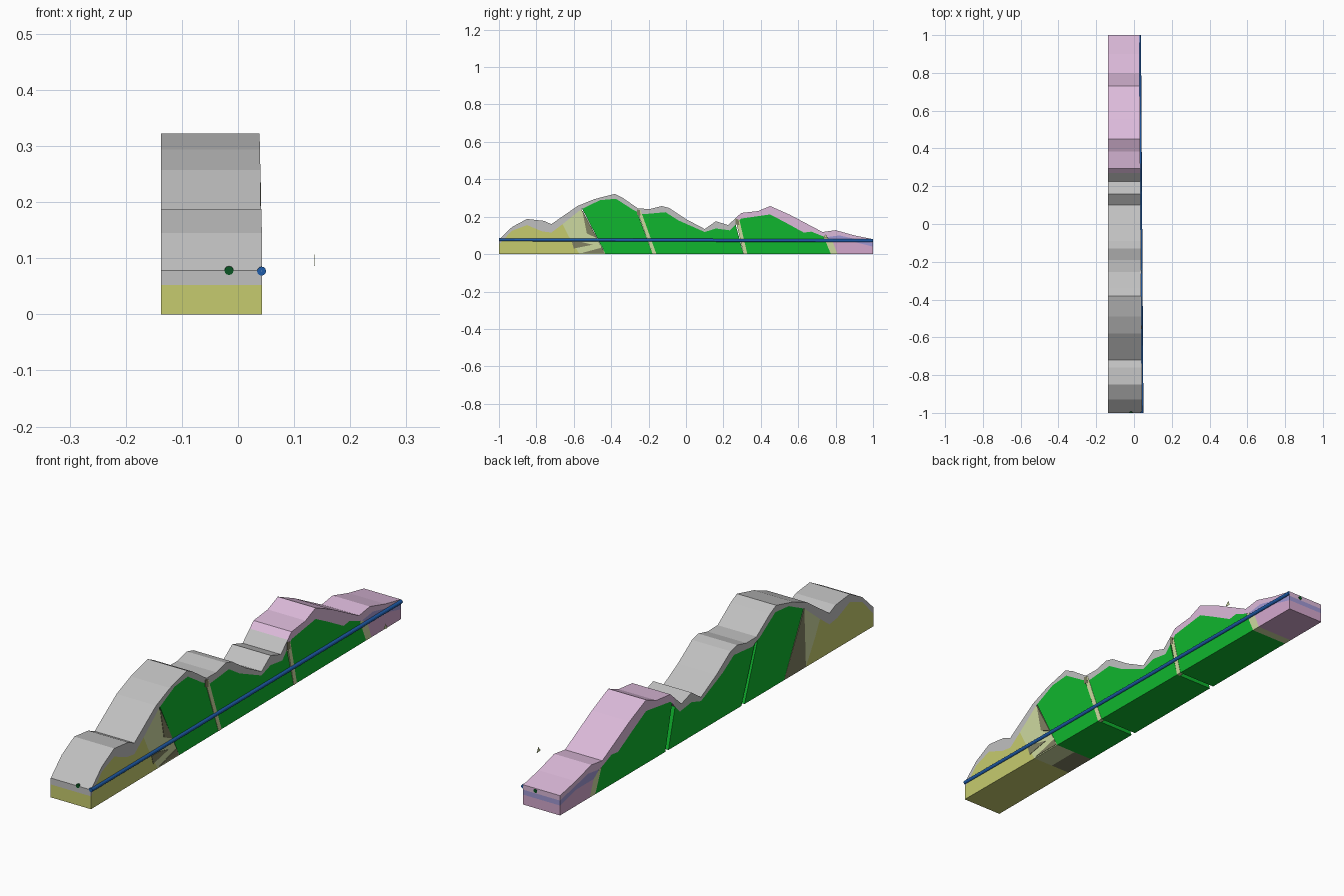
import bpy, bmesh, math
from mathutils import Vector

if "Cube" in bpy.data.objects:
    bpy.data.objects.remove(bpy.data.objects["Cube"])

XL = -0.137


def xr(y):
    """Right side of the slab, which tapers gently along its length."""
    return 0.0355 - 0.0075 * y


def material(name, rgb):
    lin = [((c / 255 + 0.055) / 1.055) ** 2.4 if c > 10 else c / 255 / 12.92 for c in rgb]
    m = bpy.data.materials.new(name)
    m.diffuse_color = (*lin, 1)
    m.use_nodes = True
    m.node_tree.nodes["Principled BSDF"].inputs["Base Color"].default_value = m.diffuse_color
    return m


GREY = material("grey_cover", (192, 192, 192))
PINK = material("pink_cover", (220, 186, 218))
GREEN = material("green_rock", (16, 182, 46))
YELLOW = material("yellow_rock", (198, 203, 110))
CREAM = material("cream_fault", (205, 217, 160))
OLIVE = material("olive_fault", (128, 128, 98))
MAUVE = material("mauve_rock", (212, 168, 205))
LAVENDER = material("lavender_rock", (160, 152, 212))
BLUE = material("blue_tunnel", (30, 92, 170))
DARKGREEN = material("dark_green_tunnel", (10, 85, 35))


def prism(name, pts, mat, left=lambda y: XL, right=xr):
    """Extrude a closed y-z outline across the slab."""
    bm = bmesh.new()
    a = [bm.verts.new((left(y), y, z)) for y, z in pts]
    b = [bm.verts.new((right(y), y, z)) for y, z in pts]
    bm.faces.new(a)
    bm.faces.new(b[::-1])
    n = len(pts)
    for i in range(n):
        j = (i + 1) % n
        bm.faces.new((a[i], b[i], b[j], a[j]))
    bmesh.ops.recalc_face_normals(bm, faces=bm.faces)
    bmesh.ops.triangulate(bm, faces=[f for f in bm.faces if len(f.verts) > 4])
    me = bpy.data.meshes.new(name)
    bm.to_mesh(me)
    bm.free()
    me.materials.append(mat)
    ob = bpy.data.objects.new(name, me)
    bpy.context.collection.objects.link(ob)
    return ob


# Hill surface and the top of the bedrock below it
SURFACE = [(-1, .078), (-.93, .145), (-.85, .188), (-.76, .178), (-.72, .16), (-.58, .257),
           (-.49, .294), (-.38, .322), (-.34, .302), (-.255, .243), (-.19, .242), (-.13, .257),
           (-.09, .247), (0, .187), (.1, .134), (.16, .176), (.225, .155), (.295, .22),
           (.385, .23), (.45, .257), (.556, .21), (.73, .118), (.8, .128), (.9, .1), (1, .08)]
BEDROCK = [(-1, .052), (-.93, .125), (-.85, .155), (-.77, .122), (-.72, .115), (-.66, .16),
           (-.56, .24), (-.46, .288), (-.375, .296), (-.28, .235), (-.23, .213), (-.11, .224),
           (-.04, .18), (.1, .118), (.16, .137), (.235, .127), (.295, .19), (.45, .212),
           (.53, .17), (.63, .115), (.67, .12), (.745, .09), (.82, .1), (.9, .082), (1, .06)]


def height(prof, y):
    for (y0, z0), (y1, z1) in zip(prof, prof[1:]):
        if y0 <= y <= y1:
            return z0 + (z1 - z0) * (y - y0) / (y1 - y0)


def span(prof, y0, y1):
    mid = [p for p in prof if y0 < p[0] < y1]
    return [(y0, height(prof, y0))] + mid + [(y1, height(prof, y1))]


def block(name, b0, b1, t0, t1, mat):
    """Bedrock block with slanted ends, reaching up to the bedrock line."""
    return prism(name, [(b1, 0), (b0, 0)] + span(BEDROCK, t0, t1), mat)


# Weathered cover over the hills
for name, y0, y1, mat in (("grey_cover", -1, .27, GREY), ("pink_cover", .27, 1, PINK)):
    prism(name, span(SURFACE, y0, y1) + span(BEDROCK, y0, y1)[::-1], mat)

# Green rock blocks, with narrow gaps at the faults
block("green_block_front", -.43, -.178, -.555, -.262, GREEN)
block("green_block_middle", -.158, .308, -.243, .265, GREEN)
block("green_block_back", .328, .775, .285, .735, GREEN)

# Yellow rock at the front end
prism("yellow_block", [(-.57, 0), (-1, 0)] + span(BEDROCK, -1, -.66) + [(-.63, .1)], YELLOW)

# Mauve and lavender rock at the back end
prism("mauve_block", [(.81, 0), (1, 0), (1, .04), (.9, .065), (.785, .065)], MAUVE)
prism("lavender_layer", [(.785, .065), (.9, .065), (1, .04)] + span(BEDROCK, .75, 1)[::-1], LAVENDER)

# Broad crushed zone between yellow and green rock
prism("crushed_zone_upper", [(-.57, 0), (-.63, .1), (-.66, .16), (-.56, .24)], CREAM)
prism("crushed_zone_lower", [(-.43, 0), (-.57, 0), (-.56, .24)], CREAM, left=lambda y: -.05)
prism("crushed_zone_left", [(-.43, 0), (-.57, 0), (-.56, .24)], OLIVE, right=lambda y: -.05)
for i, pts in enumerate(([(-.555, .235), (-.53, .11), (-.475, .085)],
                         [(-.61, .065), (-.56, .065), (-.5, .05), (-.6, .03)],
                         [(-.56, .005), (-.435, .005), (-.45, .035)])):
    prism(f"crushed_patch_{i}", pts, OLIVE, left=xr, right=lambda y: xr(y) + .0015)

# Thin fault plates filling the gaps near the right side
for i, (t, b, w, z) in enumerate(((-.253, -.168, .01, .235), (.275, .318, .01, .185))):
    prism(f"fault_{i}", [(b - w, 0), (b + w, 0), (t + w, z), (t - w, z)], CREAM,
          left=lambda y: xr(y) - .015, right=lambda y: xr(y) + .001)
    prism(f"fault_tip_{i}", [(t - w, z - .025), (t + w, z - .03), (t + w * .6, z), (t - w, z + .005)],
          OLIVE, left=xr, right=lambda y: xr(y) + .002)
prism("fault_back", [(.775, 0), (.81, 0), (.785, .065), (.75, .09), (.735, .092)], CREAM)

# Small loose fault sliver standing off to the right
prism("loose_sliver", [(.733, .088), (.758, .086), (.748, .107)], CREAM,
      left=lambda y: .1365, right=lambda y: .137)


# Two straight tunnels along the length
def tunnel(name, p0, p1, r, mat):
    p0, p1 = Vector(p0), Vector(p1)
    d = p1 - p0
    bm = bmesh.new()
    bmesh.ops.create_cone(bm, cap_ends=True, segments=12, radius1=r, radius2=r, depth=d.length)
    me = bpy.data.meshes.new(name)
    bm.to_mesh(me)
    bm.free()
    me.materials.append(mat)
    ob = bpy.data.objects.new(name, me)
    ob.location = (p0 + p1) / 2
    ob.rotation_euler = d.to_track_quat('Z', 'Y').to_euler()
    bpy.context.collection.objects.link(ob)


tunnel("blue_tunnel", (.042, -1, .077), (.029, 1, .072), .008, BLUE)
tunnel("green_tunnel", (-.016, -1.001, .078), (-.027, 1.001, .07), .008, DARKGREEN)
